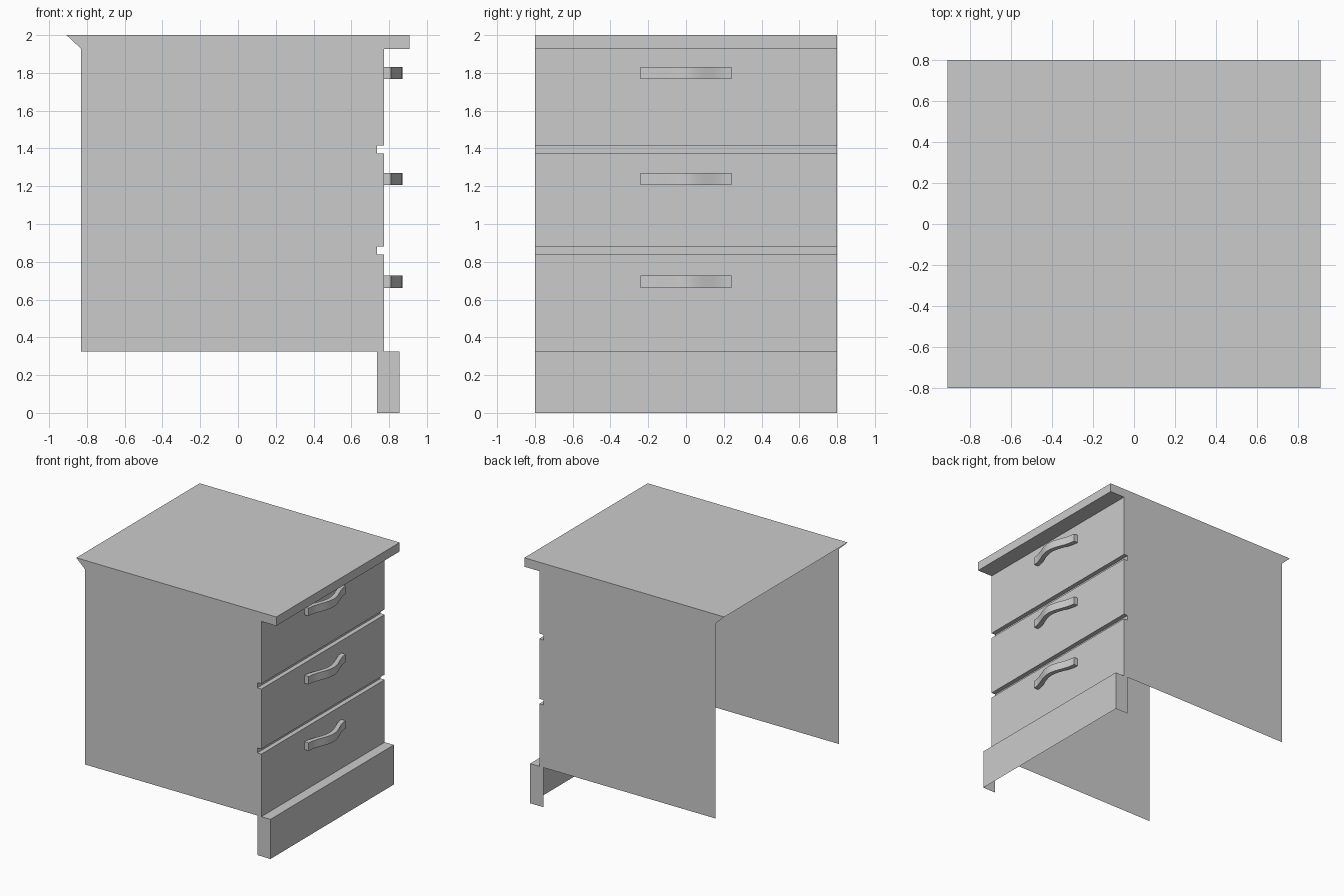
import bpy, bmesh, math

cube = bpy.data.objects.get("Cube")
if cube:
    bpy.data.objects.remove(cube)

grey = bpy.data.materials.new("light grey")
grey.use_nodes = True
colour = (0.6, 0.6, 0.6, 1)
grey.diffuse_color = colour
grey.node_tree.nodes["Principled BSDF"].inputs["Base Color"].default_value = colour

HALF = 0.8                 # half the cabinet width
FACE, GROOVE = 0.772, 0.735  # drawer face and groove depth
BASE, RIM, TOP = 0.325, 1.927, 2.0
GAPS = [(1.415, 1.372), (0.88, 0.838)]


def finish(name, bm):
    mesh = bpy.data.meshes.new(name)
    bm.to_mesh(mesh)
    bm.free()
    mesh.materials.append(grey)
    obj = bpy.data.objects.new(name, mesh)
    bpy.context.collection.objects.link(obj)
    return obj


def sheet(name, path):
    """Sweep an open (x, z) path across the cabinet width."""
    bm = bmesh.new()
    rows = [[bm.verts.new((x, y, z)) for y in (-HALF, HALF)] for x, z in path]
    for (a, b), (c, d) in zip(rows, rows[1:]):
        bm.faces.new((a, c, d, b))
    bm.normal_update()
    for f in bm.faces:
        f.normal_flip()
    return finish(name, bm)


# Profiles from the top down
worktop = [(-0.908, TOP), (0.908, TOP), (0.908, RIM), (FACE, RIM)]
drawers = [(FACE, RIM)]
for upper, lower in GAPS:
    drawers += [(FACE, upper), (GROOVE, upper), (GROOVE, lower), (FACE, lower)]
drawers.append((FACE, BASE))
plinth = [(FACE, BASE), (0.855, BASE), (0.855, 0)]

sheet("worktop", worktop)
sheet("drawer_fronts", drawers)
sheet("plinth", plinth)

# Side panels follow the whole outline; back and underside stay open
outline = worktop + drawers[1:] + plinth[1:]
outline += [(GROOVE, 0), (GROOVE, BASE), (-0.83, BASE), (-0.83, RIM)]
for name, y in (("right_side_panel", -HALF), ("left_side_panel", HALF)):
    bm = bmesh.new()
    face = bm.faces.new([bm.verts.new((x, y, z)) for x, z in outline])
    face.normal_update()
    if face.normal.y * y < 0:
        face.normal_flip()
    finish(name, bm)


# Bowed handles: a ribbon of constant thickness, extruded upwards
def handle(name, z, length=0.48, height=0.065, thick=0.038, bow=0.06, steps=20):
    bm = bmesh.new()
    ys = [length * (i / steps - 0.5) for i in range(steps + 1)]
    inner = [(FACE + bow * math.cos(math.pi * y / length) ** 2, y) for y in ys]
    rings = []
    for x, y in inner:
        rings.append([bm.verts.new((x + dx, y, z + dz)) for dx, dz in (
            (0, -height / 2), (thick, -height / 2), (thick, height / 2), (0, height / 2))])
    for a, b in zip(rings, rings[1:]):
        for i in range(4):
            j = (i + 1) % 4
            bm.faces.new((a[i], a[j], b[j], b[i]))
    bm.faces.new(rings[0])
    bm.faces.new(rings[-1])
    bmesh.ops.recalc_face_normals(bm, faces=bm.faces)
    obj = finish(name, bm)
    bpy.ops.object.select_all(action='DESELECT')
    obj.select_set(True)
    bpy.context.view_layer.objects.active = obj
    bpy.ops.object.shade_smooth_by_angle(angle=math.radians(35))


for name, z in (("top_handle", 1.8), ("middle_handle", 1.238), ("bottom_handle", 0.694)):
    handle(name, z)
